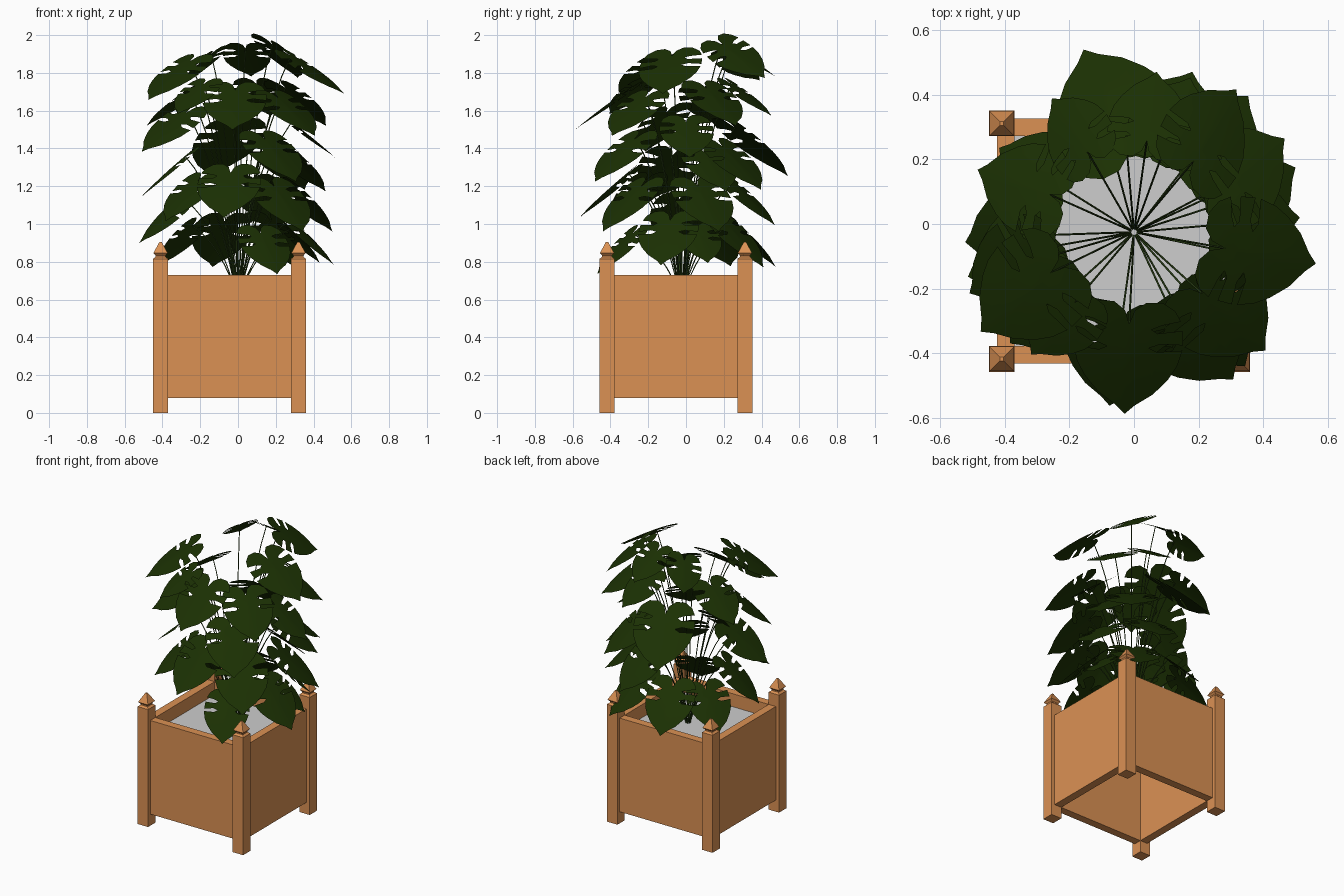
import bpy, bmesh, math
from mathutils import Matrix, Vector

if "Cube" in bpy.data.objects:
    bpy.data.objects.remove(bpy.data.objects["Cube"])


def material(name, rgb):
    mat = bpy.data.materials.new(name)
    mat.use_nodes = True
    color = (*rgb, 1)
    mat.diffuse_color = color
    mat.node_tree.nodes["Principled BSDF"].inputs["Base Color"].default_value = color
    return mat


wood = material("warm wood", (0.71, 0.285, 0.088))
soil_grey = material("pale grey soil", (0.61, 0.61, 0.61))
leaf_green = material("dark leaf green", (0.011, 0.03, 0.001))
stem_green = material("stem green", (0.026, 0.06, 0.008))


def add_object(name, data, mat):
    obj = bpy.data.objects.new(name, data)
    bpy.context.collection.objects.link(obj)
    if mat.name not in data.materials:
        data.materials.append(mat)
    return obj


def to_mesh(name, bm):
    mesh = bpy.data.meshes.new(name)
    bm.to_mesh(mesh)
    bm.free()
    return mesh


def box(name, low, high, mat):
    low, high = Vector(low), Vector(high)
    bm = bmesh.new()
    bmesh.ops.create_cube(bm, size=1, matrix=Matrix.Translation((low + high) / 2)
                          @ Matrix.Diagonal((*(high - low), 1)))
    add_object(name, to_mesh(name, bm), mat)


# Square post with a necked, pointed finial
def post(name, x, y):
    profile = [(0.04, 0), (0.04, 0.815), (0.027, 0.826), (0.027, 0.834),
               (0.038, 0.846), (0.006, 0.905)]
    bm = bmesh.new()
    corners = [(-1, -1), (1, -1), (1, 1), (-1, 1)]
    rings = [[bm.verts.new((x + a * r, y + b * r, z)) for a, b in corners]
             for r, z in profile]
    for lower, upper in zip(rings, rings[1:]):
        for i in range(4):
            j = (i + 1) % 4
            bm.faces.new((lower[i], lower[j], upper[j], upper[i]))
    bm.faces.new(rings[0][::-1])
    bm.faces.new(rings[-1])
    add_object(name, to_mesh(name, bm), wood)


# Planter: posts, four panels and soil
CX, CY, HALF = -0.045, -0.053, 0.365
INNER, OUTER, BOTTOM, RIM = 0.325, 0.38, 0.08, 0.73
for side, sx in (("right", -1), ("left", 1)):
    for end, sy in (("front", -1), ("back", 1)):
        post(f"{end}_{side}_post", CX + sx * HALF, CY + sy * HALF)
    edges = sorted((CX + sx * INNER, CX + sx * OUTER))
    box(f"{side}_panel", (edges[0], CY - INNER, BOTTOM), (edges[1], CY + INNER, RIM), wood)
for end, sy in (("front", -1), ("back", 1)):
    edges = sorted((CY + sy * INNER, CY + sy * OUTER))
    box(f"{end}_panel", (CX - INNER, edges[0], BOTTOM), (CX + INNER, edges[1], RIM), wood)
box("soil", (CX - INNER, CY - INNER, 0.62), (CX + INNER, CY + INNER, 0.64), soil_grey)


# Split leaf: broad half outline with slits, mirrored, sliced and gently curved
def leaf_mesh():
    outline = [(0, 0), (-0.05, 0.015), (-0.08, 0.05), (-0.08, 0.1), (-0.05, 0.14),
               (-0.01, 0.16), (0.005, 0.1), (0.02, 0.07), (0.035, 0.09),
               (0.025, 0.166), (0.08, 0.17), (0.075, 0.1), (0.09, 0.065),
               (0.105, 0.09), (0.1, 0.169), (0.16, 0.155), (0.21, 0.13),
               (0.27, 0.085), (0.315, 0.03), (0.35, 0)]
    bm = bmesh.new()
    for side in (1, -1):
        face = bm.faces.new([bm.verts.new((s, side * w, 0)) for s, w in outline])
        face.normal_update()
        if face.normal.z < 0:
            face.normal_flip()
    bmesh.ops.triangulate(bm, faces=bm.faces[:])
    cuts = [(0.08 * i, 0, (1, 0, 0)) for i in range(4)]
    cuts += [(0, side * 0.08, (0, 1, 0)) for side in (-1, 1)]
    for x, y, normal in cuts:
        bmesh.ops.bisect_plane(bm, geom=bm.verts[:] + bm.edges[:] + bm.faces[:],
                               plane_co=(x, y, 0), plane_no=normal)
    bmesh.ops.remove_doubles(bm, verts=bm.verts[:], dist=0.0005)
    for face in bm.faces:
        face.smooth = True
    for v in bm.verts:
        v.co.z = -0.03 * abs(v.co.y) - 0.3 * v.co.y ** 2 - 0.15 * v.co.x ** 2
    return to_mesh("split_leaf", bm)


# Leaves: direction, height, size, turn and roll (angles in degrees)
LEAVES = [
    (50, 1.88, 0.9, 8, 20), (82, 1.86, 0.75, 0, 0), (120, 1.83, 0.7, 5, -20),
    (-10, 1.82, 1, 0, 5), (206, 1.79, 1, 14, 0), (-93, 1.64, 1, 0, 0),
    (-130, 1.67, 0.75, 0, 0), (156, 1.63, 0.85, 5, 0), (-42, 1.6, 0.95, 0, 0),
    (28, 1.65, 0.95, 8, 0), (70, 1.67, 0.8, 0, 0), (196, 1.52, 0.95, 10, -12),
    (-60, 1.38, 1, 8, 0), (5, 1.47, 0.85, 0, 0), (95, 1.44, 1.15, 20, 0),
    (50, 1.34, 1, 0, 0), (190, 1.29, 0.95, 10, 10), (25, 1.31, 0.9, 5, 0),
    (-138, 1.16, 0.9, 0, 0), (-98, 1.2, 1, 0, 0), (-48, 1.13, 1, -5, 0),
    (18, 1.13, 1, 8, 0), (70, 1.15, 0.95, 0, 0), (182, 1.06, 0.95, 4, -12),
    (105, 0.94, 0.95, 0, 0), (148, 0.92, 0.85, 0, 0), (-65, 0.88, 0.85, 0, 0),
    (-12, 0.95, 0.95, 0, 0), (52, 0.95, 1, 7, 0), (18, 0.9, 0.7, 0, 0)]

leaf = leaf_mesh()
stems = bpy.data.curves.new("stems", "CURVE")
stems.dimensions = "3D"
stems.bevel_depth = 0.003
stems.bevel_resolution = 1
stems.resolution_u = 8
root = Vector((0, -0.025, 0.63))


def turned(degrees, axis):
    return Matrix.Rotation(math.radians(degrees), 4, axis)


for number, (direction, height, size, turn, roll) in enumerate(LEAVES, 1):
    outward = turned(direction, "Z") @ Vector((1, 0, 0))
    base = Vector((0, -0.025, height + 0.07)) + outward * 0.285
    pitch = 43 - 12 * (height - 0.9)
    obj = add_object(f"leaf_{number:02d}", leaf, leaf_green)
    obj.matrix_world = (Matrix.Translation(base) @ turned(direction + turn, "Z")
                        @ turned(pitch, "Y") @ turned(roll, "X")
                        @ Matrix.Scale(size, 4))

    # Stem arching from the soil to the leaf base
    rise = base.z - root.z
    start = root + outward * 0.01
    spline = stems.splines.new("BEZIER")
    spline.bezier_points.add(1)
    first, last = spline.bezier_points
    first.co, last.co = start, base
    first.handle_left = start
    first.handle_right = start + outward * 0.05 + Vector((0, 0, rise * 0.35))
    last.handle_left = base - outward * 0.14 - Vector((0, 0, rise * 0.2))
    last.handle_right = base + outward * 0.05

add_object("stems", stems, stem_green)
